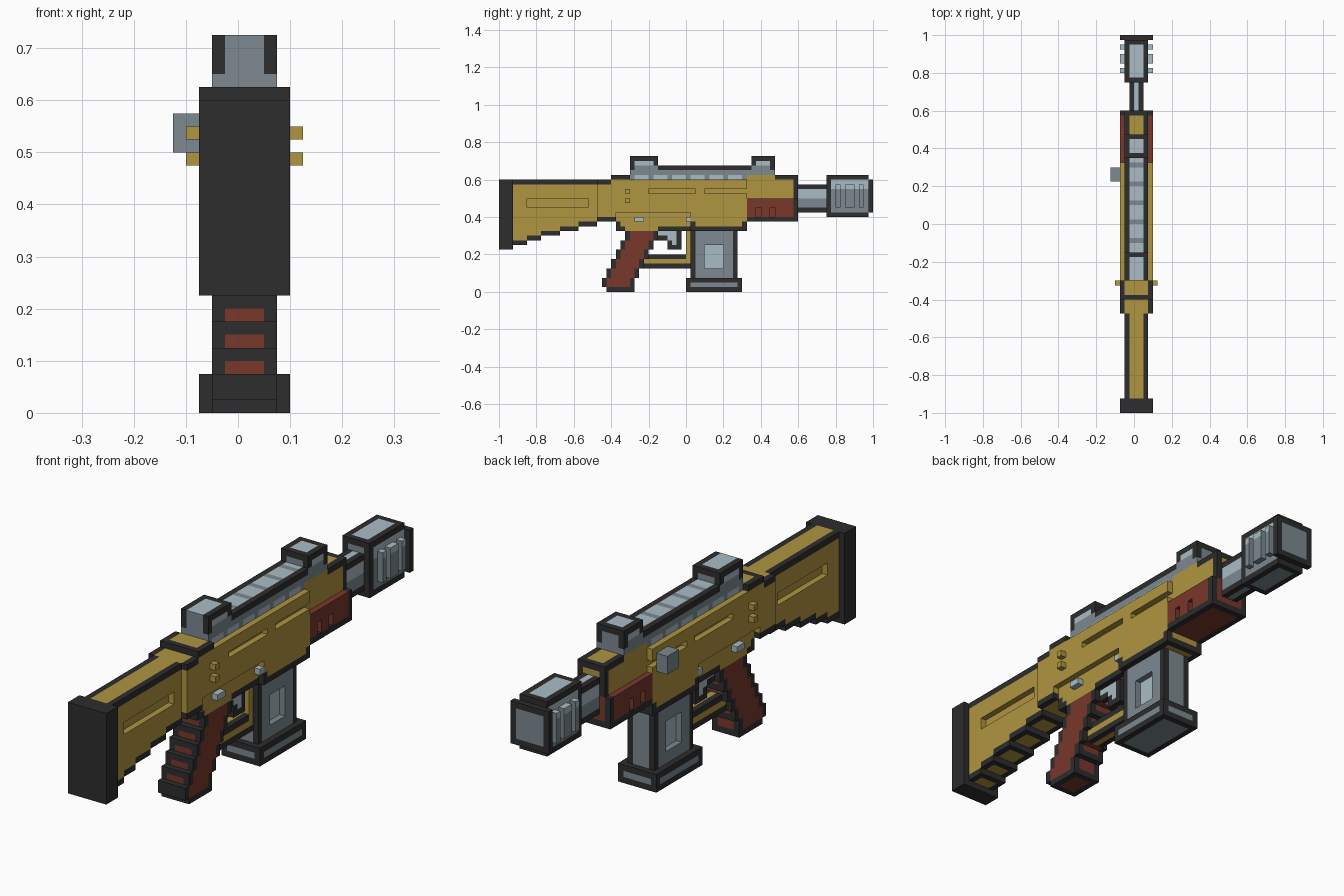
import bpy
import bmesh
from itertools import product
from mathutils import Vector

UNIT = 0.025  # edge of one block
WIDE, MID, SLIM = (-3, 4), (-2, 3), (-1, 2)  # block ranges across x
DIRECTIONS = [Vector(d) for d in product((-1, 0, 1), repeat=3) if sum(map(abs, d)) == 1]

cube = bpy.data.objects.get("Cube")
if cube:
    bpy.data.objects.remove(cube)


def make_material(name, rgb):
    mat = bpy.data.materials.new(name)
    mat.use_nodes = True
    mat.diffuse_color = (*rgb, 1)
    mat.node_tree.nodes["Principled BSDF"].inputs["Base Color"].default_value = (*rgb, 1)
    return mat


MATERIALS = [
    make_material("charcoal", (0.026, 0.026, 0.026)),
    make_material("gold", (0.43, 0.30, 0.052)),
    make_material("rust red", (0.19, 0.04, 0.025)),
    make_material("steel", (0.2, 0.25, 0.28)),
    make_material("pale steel", (0.4, 0.5, 0.56)),
]
CHARCOAL, GOLD, RED, STEEL, PALE = range(len(MATERIALS))

parts = []
claimed = set()
carved = set()


def box(xs, y0, y1, z0, z1):
    return set(product(range(*xs), range(y0, y1), range(z0, z1)))


def both_sides(x, y0, y1, z0, z1):
    """One block layer at +x and its mirror at -x."""
    return box((x, x + 1), y0, y1, z0, z1) | box((-x, 1 - x), y0, y1, z0, z1)


def part(name, cells, paint, edged=lambda x, y, z: True):
    """Register a part; paint gives the colour, edged says where rims are dark."""
    cells = cells - claimed
    claimed.update(cells)
    parts.append((name, cells, paint, edged))


def plain(colour):
    return lambda x, y, z, n: colour


def no_edges(x, y, z):
    return False


# Shoulder pad and stepped stock with a long groove
part("butt_pad", box(WIDE, -40, -37, 9, 24), plain(CHARCOAL))
stock = set()
for step, start in enumerate((-37, -34, -31, -27, -23)):
    stock |= box(MID, start, -19, 10 + step, 24)
    if step:
        stock -= box(MID, start, -19, 10, 10 + step)
part("stock", stock, plain(GOLD))
carved |= both_sides(2, -34, -21, 18, 20)

# Receiver: raised rear collar, wide upper, narrow lower, magazine well
receiver = (box(WIDE, -19, -15, 15, 24) | box(WIDE, -16, -12, 17, 25)
            | box(WIDE, -12, 13, 17, 24) | box(MID, -15, 1, 13, 17)
            | box(WIDE, 1, 13, 13, 17))
part("receiver", receiver, plain(GOLD),
     lambda x, y, z: z < 16 or (y < -12 and z > 22))
carved |= both_sides(3, -8, 2, 21, 22) | both_sides(3, 4, 13, 21, 22)

# Handguard with short notches, and the cover above it
part("handguard", box(WIDE, 13, 24, 15, 20), plain(RED),
     lambda x, y, z: z < 16 or y > 22)
for y in (15, 18):
    carved |= both_sides(3, y, y + 1, 16, 18)
part("barrel_cover", box(MID, 13, 24, 20, 25), plain(GOLD))


# Top rail with bands, and two sights
def rail_paint(x, y, z, n):
    if n.z:
        return STEEL if y % 4 == 0 else PALE
    return PALE if z < 25 and y % 4 else STEEL


def sight_paint(x, y, z, n):
    return STEEL if n.y else PALE


part("top_rail", box(MID, -12, 19, 24, 27), rail_paint,
     lambda x, y, z: z > 25)
part("rear_sight", box(MID, -12, -6, 27, 29), sight_paint,
     lambda x, y, z: abs(x) > 1 or y > -12)
part("front_sight", box(MID, 14, 19, 27, 29), sight_paint)


# Barrel and ribbed muzzle
def barrel_paint(x, y, z, n):
    return PALE if n.z > 0 or (n.x and z > 19) else STEEL


def muzzle_paint(x, y, z, n):
    return PALE if n.z > 0 or (n.x and z > 21) else STEEL


part("barrel", box(SLIM, 24, 30, 17, 23), barrel_paint)
muzzle = box(MID, 30, 39, 16, 25) | box(WIDE, 39, 40, 17, 24)
part("muzzle", muzzle, muzzle_paint)
ribs = set()
for y0, y1 in ((32, 33), (34, 36), (37, 38)):
    ribs |= both_sides(3, y0, y1, 18, 23)
part("muzzle_ribs", ribs, muzzle_paint, no_edges)

# Slanted pistol grip
grip = box(MID, -17, -11, 0, 1)
for i in range(6):
    grip |= box(MID, -13 - i, -6 - i, 11 - 2 * i, 13 - 2 * i)
part("grip", grip, plain(RED))

# Trigger and its guard
part("trigger", box(SLIM, -4, -1, 9, 13) | box(SLIM, -6, -4, 11, 13), plain(PALE))
part("trigger_guard", box(SLIM, -9, 1, 5, 8) | box(SLIM, 0, 1, 8, 13), plain(GOLD),
     lambda x, y, z: z < 8)


# Magazine with a recessed pale window, standing on a wider base
def magazine_paint(x, y, z, n):
    return PALE if n.x and abs(x) < 2 else STEEL


part("magazine", box(MID, 1, 11, 3, 13), magazine_paint)
part("magazine_base", box(WIDE, 0, 12, 0, 3), plain(STEEL))
carved |= both_sides(2, 4, 8, 5, 10)

# Small controls
part("charging_handle", box((-5, -3), 9, 12, 20, 23), plain(STEEL), no_edges)
studs = both_sides(4, -13, -12, 19, 20) | both_sides(4, -13, -12, 21, 22)
part("studs", studs, plain(GOLD), no_edges)
buttons = both_sides(3, -11, -9, 15, 16) | both_sides(3, 0, 1, 15, 16)
part("buttons", buttons, plain(PALE), no_edges)

solid = claimed - carved


def neighbour(cell, d):
    return tuple(int(c + s) for c, s in zip(cell, d))


def is_rim(cell):
    """A block open along two or more axes lies on an outer edge."""
    open_axes = {tuple(map(abs, d)) for d in DIRECTIONS
                 if neighbour(cell, d) not in claimed}
    return len(open_axes) > 1


def build(name, cells, paint, edged):
    bm = bmesh.new()
    verts = {}

    def vert(p):
        key = tuple(round(2 * c) for c in p)
        if key not in verts:
            verts[key] = bm.verts.new(p * UNIT)
        return verts[key]

    for cell in sorted(cells - carved):
        centre = Vector(cell) + Vector((0.5, 0.5, 0.5))
        dark = edged(*cell) and is_rim(cell)
        for d in DIRECTIONS:
            if neighbour(cell, d) in solid:
                continue
            u = Vector((d.y, d.z, d.x))
            v = d.cross(u)
            corners = [centre + (d + a * u + b * v) / 2
                       for a, b in ((-1, -1), (1, -1), (1, 1), (-1, 1))]
            face = bm.faces.new([vert(c) for c in corners])
            face.material_index = CHARCOAL if dark else paint(*cell, d)
    bm.normal_update()

    # Merge equal neighbours into long strips along y
    seams = []
    for e in bm.edges:
        if len(e.link_faces) == 2:
            a, b = e.link_faces
            along_y = abs(e.verts[0].co.y - e.verts[1].co.y) > UNIT / 2
            if (not along_y and a.material_index == b.material_index
                    and a.normal.dot(b.normal) > 0.99 and abs(a.normal.y) < 0.5):
                seams.append(e)
    bmesh.ops.dissolve_edges(bm, edges=seams, use_verts=False)

    mesh = bpy.data.meshes.new(name)
    bm.to_mesh(mesh)
    bm.free()
    for mat in MATERIALS:
        mesh.materials.append(mat)
    bpy.context.collection.objects.link(bpy.data.objects.new(name, mesh))


for entry in parts:
    build(*entry)
